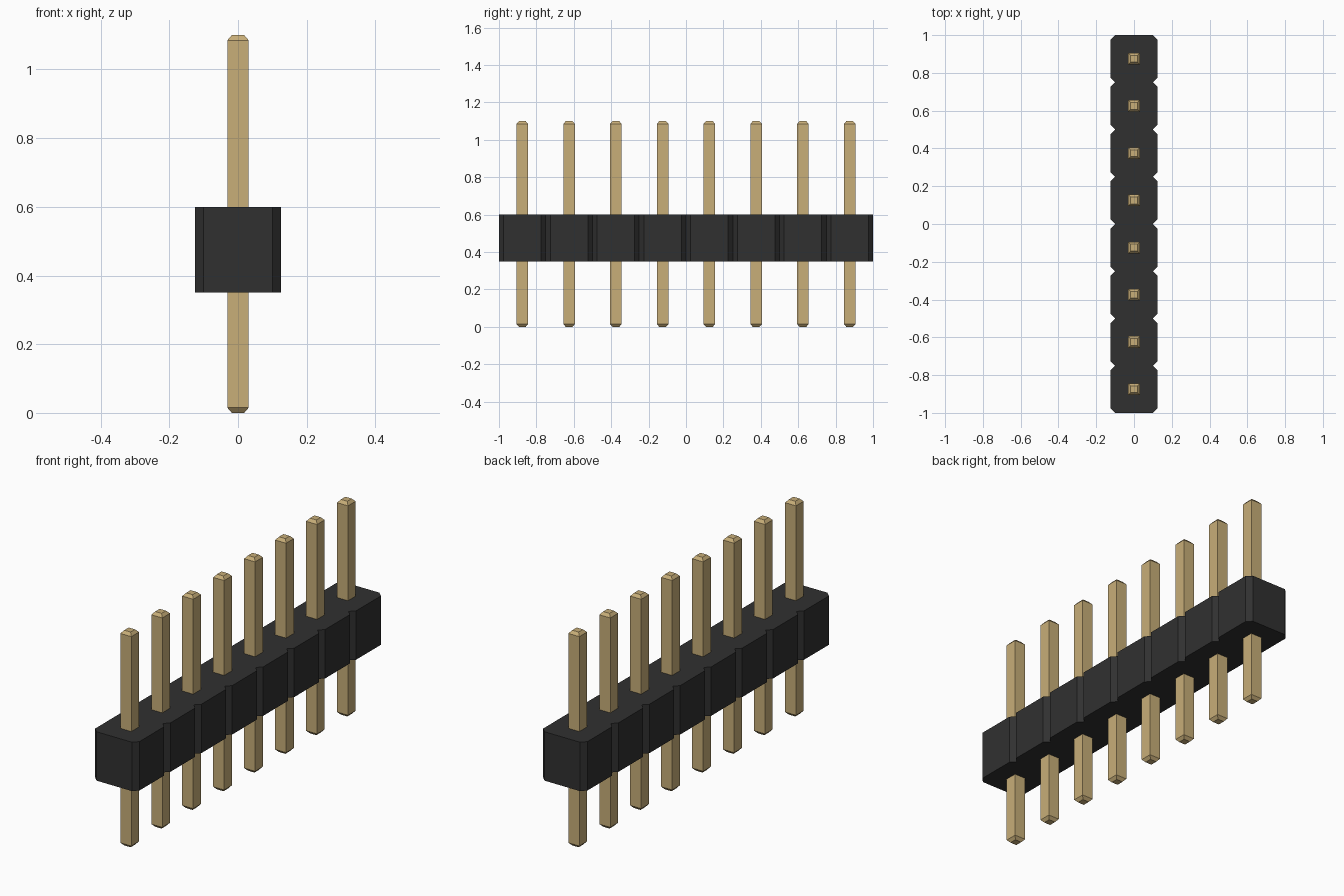
import bpy
import bmesh

cube = bpy.data.objects.get("Cube")
if cube:
    bpy.data.objects.remove(cube, do_unlink=True)

COUNT = 8
PITCH = 0.25
HALF = PITCH / 2
CHAMFER = 0.025
BODY_LOW, BODY_HIGH = 0.35, 0.6
PIN_HALF, TIP_HALF = 0.031, 0.018
PIN_HEIGHT, TIP = 1.1, 0.015


def make_material(name, rgb):
    mat = bpy.data.materials.new(name)
    mat.use_nodes = True
    colour = (*rgb, 1.0)
    mat.diffuse_color = colour
    bsdf = mat.node_tree.nodes["Principled BSDF"]
    bsdf.inputs["Base Color"].default_value = colour
    bsdf.inputs["Roughness"].default_value = 0.6
    return mat


def add_object(name, bm, mat):
    bmesh.ops.recalc_face_normals(bm, faces=bm.faces)
    mesh = bpy.data.meshes.new(name)
    bm.to_mesh(mesh)
    bm.free()
    mesh.materials.append(mat)
    obj = bpy.data.objects.new(name, mesh)
    bpy.context.collection.objects.link(obj)
    return obj


black = make_material("black plastic", (0.03, 0.03, 0.03))
gold = make_material("pale gold metal", (0.58, 0.425, 0.19))

centres = [(i - (COUNT - 1) / 2) * PITCH for i in range(COUNT)]

# Housing: one notched outline, extruded upwards
side = []
for i, y in enumerate(centres):
    side += [(HALF, y - HALF + CHAMFER), (HALF, y + HALF - CHAMFER)]
    if i < COUNT - 1:
        side.append((HALF - CHAMFER, y + HALF))
end = COUNT * HALF
side = [(HALF - CHAMFER, -end)] + side + [(HALF - CHAMFER, end)]
outline = side + [(-x, y) for x, y in reversed(side)]

bm = bmesh.new()
base = bm.faces.new([bm.verts.new((x, y, BODY_LOW)) for x, y in outline])
result = bmesh.ops.extrude_face_region(bm, geom=[base], use_keep_orig=True)
top = [v for v in result["geom"] if isinstance(v, bmesh.types.BMVert)]
bmesh.ops.translate(bm, verts=top, vec=(0, 0, BODY_HIGH - BODY_LOW))
add_object("housing", bm, black)

# Pin: square rod with tapered tips at both ends
bm = bmesh.new()
rings = []
for z, r in ((0, TIP_HALF), (TIP, PIN_HALF),
             (PIN_HEIGHT - TIP, PIN_HALF), (PIN_HEIGHT, TIP_HALF)):
    corners = ((-r, -r), (r, -r), (r, r), (-r, r))
    rings.append([bm.verts.new((x, y, z)) for x, y in corners])
for low, high in zip(rings, rings[1:]):
    for i in range(4):
        j = (i + 1) % 4
        bm.faces.new((low[i], low[j], high[j], high[i]))
bm.faces.new(rings[0])
bm.faces.new(rings[-1])
first = add_object("pin_1", bm, gold)
first.location.y = centres[0]

# Remaining pins share the same mesh
for i, y in enumerate(centres[1:], start=2):
    pin = bpy.data.objects.new(f"pin_{i}", first.data)
    pin.location.y = y
    bpy.context.collection.objects.link(pin)
